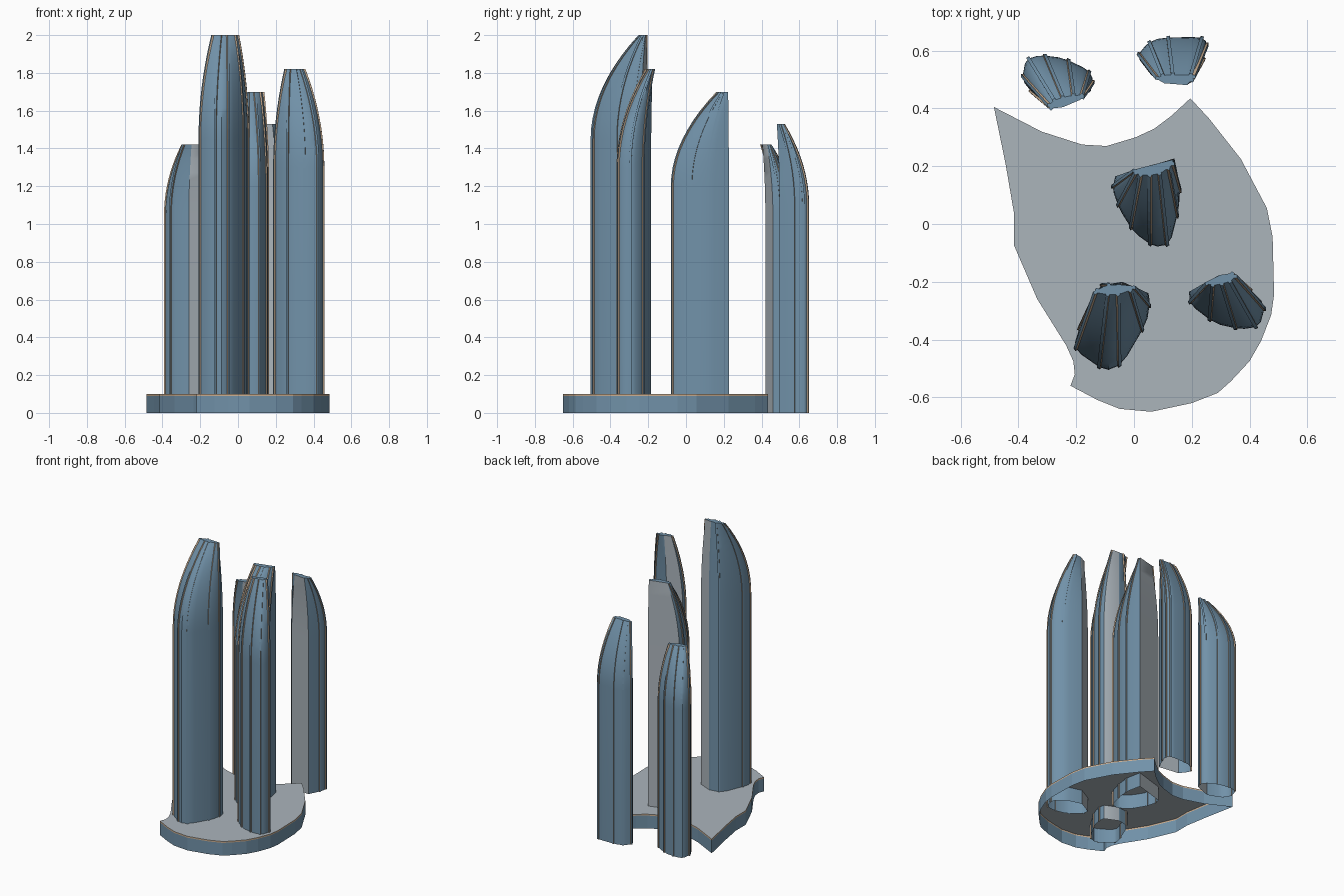
import bpy
import bmesh
from math import radians
from mathutils import Vector

if "Cube" in bpy.data.objects:
    bpy.data.objects.remove(bpy.data.objects["Cube"], do_unlink=True)


def make_material(name, rgb):
    mat = bpy.data.materials.new(name)
    mat.use_nodes = True
    color = (*rgb, 1)
    mat.diffuse_color = color
    mat.node_tree.nodes["Principled BSDF"].inputs["Base Color"].default_value = color
    return mat


MATERIALS = [
    make_material("blue_glass", (.165, .285, .395)),
    make_material("pale_grey", (.41, .46, .5)),
    make_material("tan_trim", (.6, .43, .29)),
]
GLASS, GREY, TAN = range(len(MATERIALS))


def finish(bm, name, smooth=False):
    mesh = bpy.data.meshes.new(name)
    bm.to_mesh(mesh)
    bm.free()
    for mat in MATERIALS:
        mesh.materials.append(mat)
    obj = bpy.data.objects.new(name, mesh)
    bpy.context.collection.objects.link(obj)
    if smooth:
        bpy.ops.object.select_all(action="DESELECT")
        obj.select_set(True)
        bpy.context.view_layer.objects.active = obj
        bpy.ops.object.shade_smooth_by_angle(angle=radians(35))


def add_ring(bm, points, z):
    return [bm.verts.new((p[0], p[1], z)) for p in points]


def bridge(bm, low, high, material):
    """Join two closed rings; material is a function of the edge index."""
    n = len(low)
    for i in range(n):
        j = (i + 1) % n
        face = bm.faces.new((low[i], low[j], high[j], high[i]))
        face.material_index = material(i)


def soften(chain):
    """Cut the corners of an open chain, keeping both ends."""
    result = [chain[0]]
    for p, q in zip(chain, chain[1:]):
        result += [p.lerp(q, .2), p.lerp(q, .8)]
    return result + [chain[-1]]


def roof_outline(foot, start, end):
    """Squeeze the footprint into a thin lens along the roof edge."""
    along = (end - start).normalized()
    inward = Vector((-along.y, along.x))
    us = [p.dot(along) for p in foot]
    ds = [p.dot(inward) for p in foot]
    u0, u1, d0, d1 = min(us), max(us), min(ds), max(ds)
    return [start.lerp(end, (u - u0) / (u1 - u0)) + inward * .035 * (d - d0) / (d1 - d0)
            for u, d in zip(us, ds)]


def build_tower(name, shoulder, top, roof_edge, plan):
    plan = [Vector(p) for p in plan]
    # The first plan edge is the flat grey back, the rest is the curved shell
    foot = [plan[0]] + soften(plan[1:] + plan[:1])[:-1]
    roof = roof_outline(foot, *[Vector(p) for p in roof_edge])
    levels = [(0, 1)]
    steps = 10
    for k in range(steps + 1):
        s = k / steps
        levels.append((shoulder + (top - shoulder) * s, 1 - s * s))
    sections = [([r.lerp(p, f) for p, r in zip(foot, roof)], z) for z, f in levels]

    # Shell, open below, with a flat roof
    bm = bmesh.new()
    rings = [add_ring(bm, pts, z) for pts, z in sections]
    for low, high in zip(rings, rings[1:]):
        bridge(bm, low, high, lambda i: GREY if i == 0 else GLASS)
    bm.faces.new(rings[-1])
    finish(bm, name, smooth=True)

    # Shallow ribs with tan flanks running up the curved shell
    bm = bmesh.new()
    n = len(foot)
    for i in range(3, n - 1, 2):
        side = (foot[(i + 1) % n] - foot[i - 1]).normalized()
        out = Vector((side.y, -side.x))
        rings = []
        for pts, z in sections:
            corners = [pts[i] + side * a * .006 + out * b
                       for a, b in ((-1, -.004), (-1, .006), (1, .006), (1, -.004))]
            rings.append(add_ring(bm, corners, z))
        for low, high in zip(rings, rings[1:]):
            bridge(bm, low, high, lambda k: TAN if k in (0, 2) else GLASS)
        bm.faces.new(rings[-1])
    bmesh.ops.recalc_face_normals(bm, faces=bm.faces)
    finish(bm, name + "_ribs")


# Base plate: thin skirt, tan rim and grey deck, hollow below
BASE = [
    (-.485, .405), (-.445, .21), (-.415, .035), (-.415, -.075), (-.335, -.26),
    (-.235, -.42), (-.21, -.475), (-.205, -.52), (-.22, -.56), (-.125, -.61),
    (-.05, -.64), (.06, -.65), (.2, -.62), (.29, -.585), (.335, -.545),
    (.4, -.475), (.44, -.405), (.475, -.315), (.485, -.245), (.48, -.045),
    (.46, .055), (.415, .14), (.37, .225), (.26, .365), (.195, .435),
    (.13, .375), (.07, .33), (.005, .3), (-.095, .27), (-.18, .275), (-.32, .32),
]
bm = bmesh.new()
bottom, rim, edge = [add_ring(bm, BASE, z) for z in (0, .09, .1)]
bridge(bm, bottom, rim, lambda i: GLASS)
bridge(bm, rim, edge, lambda i: TAN)
deck = bm.faces.new(edge)
deck.material_index = GREY
border = bmesh.ops.inset_region(bm, faces=[deck], thickness=.005, use_even_offset=True)
for face in border["faces"]:
    face.material_index = TAN
finish(bm, "base_plate")

# Towers: shoulder height, top height, roof edge, footprint
build_tower("tall_front_tower", 1.45, 2, ((0, -.21), (-.135, -.21)),
            [(.05, -.24), (-.04, -.2), (-.13, -.215), (-.205, -.4), (-.2, -.44),
             (-.1, -.51), (-.04, -.485), (.045, -.34), (.055, -.27)])
build_tower("right_front_tower", 1.3, 1.82, ((.34, -.155), (.25, -.2)),
            [(.28, -.185), (.19, -.235), (.195, -.28), (.28, -.345), (.37, -.365),
             (.435, -.355), (.455, -.28), (.39, -.215)])
build_tower("middle_tower", 1.2, 1.7, ((.135, .223), (0, .19)),
            [(.14, .227), (-.065, .165), (-.075, .12), (-.05, .05), (0, -.03),
             (.07, -.08), (.125, -.07), (.155, .05), (.16, .13)])
build_tower("left_back_tower", 1.05, 1.42, ((-.285, .385), (-.175, .435)),
            [(-.26, .42), (-.15, .46), (-.14, .5), (-.16, .535), (-.245, .575),
             (-.325, .585), (-.375, .57), (-.388, .5), (-.35, .45)])
build_tower("right_back_tower", 1.1, 1.53, ((.08, .485), (.205, .48)),
            [(.06, .515), (.205, .495), (.25, .59), (.253, .63), (.23, .648),
             (.09, .645), (.045, .625), (.01, .58)])
